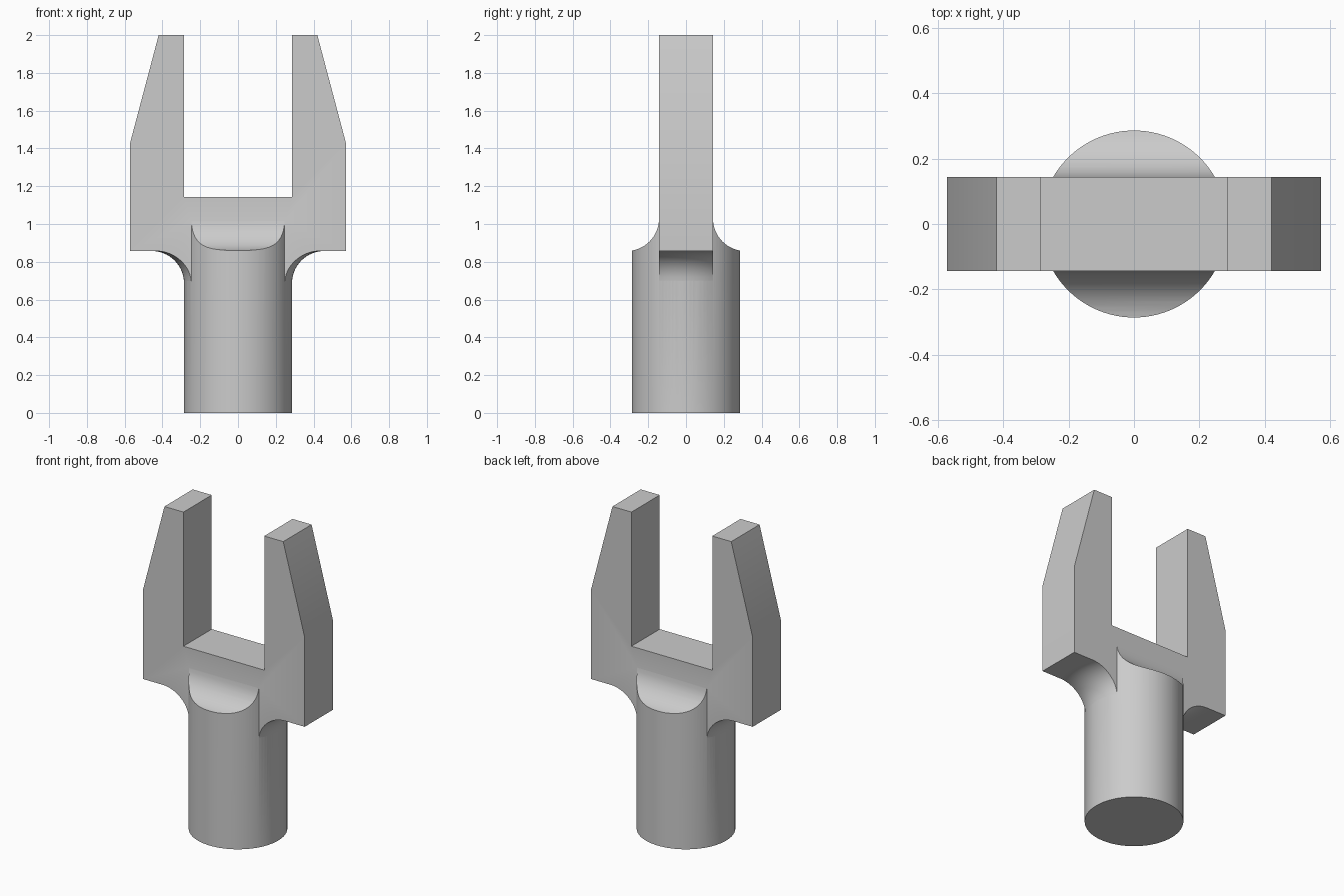
import bpy, bmesh, math
from mathutils import Matrix, Vector

cube = bpy.data.objects.get("Cube")
if cube:
    bpy.data.objects.remove(cube, do_unlink=True)

U = 1 / 7              # half thickness of the fork plate
R = 2 * U              # shank radius
FILLET = 1.2 * U       # blend radius
SHOULDER = 6 * U       # underside of the arms
SEGMENTS = 96

steel = bpy.data.materials.new("plain grey")
steel.use_nodes = True
grey = (0.6, 0.6, 0.6, 1)
steel.diffuse_color = grey
steel.node_tree.nodes["Principled BSDF"].inputs["Base Color"].default_value = grey


def finish(name, bm):
    bmesh.ops.recalc_face_normals(bm, faces=bm.faces)
    mesh = bpy.data.meshes.new(name)
    bm.to_mesh(mesh)
    bm.free()
    mesh.materials.append(steel)
    obj = bpy.data.objects.new(name, mesh)
    bpy.context.collection.objects.link(obj)
    return obj


def prism(name, outline, half, axis):
    """Extrude an outline (across, z) symmetrically along x or y."""
    bm = bmesh.new()
    place = (lambda a, z: (-half, a, z)) if axis == "x" else (lambda a, z: (a, -half, z))
    face = bm.faces.new([bm.verts.new(place(a, z)) for a, z in outline])
    new = bmesh.ops.extrude_face_region(bm, geom=[face])["geom"]
    shift = Vector((2 * half, 0, 0)) if axis == "x" else Vector((0, 2 * half, 0))
    bmesh.ops.translate(bm, verts=[v for v in new if isinstance(v, bmesh.types.BMVert)], vec=shift)
    return finish(name, bm)


def lathe(name, profile):
    """Closed solid of revolution from (radius, z) points."""
    bm = bmesh.new()
    rings = []
    for r, z in profile:
        rings.append([bm.verts.new(Matrix.Rotation(math.tau * i / SEGMENTS, 3, "Z") @ Vector((r, 0, z)))
                      for i in range(SEGMENTS)])
    for low, high in zip(rings, rings[1:]):
        for i in range(SEGMENTS):
            j = (i + 1) % SEGMENTS
            bm.faces.new((low[i], low[j], high[j], high[i]))
    bm.faces.new(rings[0][::-1])
    bm.faces.new(rings[-1])
    return finish(name, bm)


def boolean(target, other, operation):
    mod = target.modifiers.new(operation, "BOOLEAN")
    mod.operation, mod.solver, mod.object = operation, "EXACT", other
    bpy.context.view_layer.objects.active = target
    bpy.ops.object.modifier_apply(modifier=mod.name)
    bpy.data.objects.remove(other, do_unlink=True)


def mirrored(half):
    return half + [(-a, z) for a, z in reversed(half)]


def arc(steps=16):
    """Quarter circle from vertical tangent to horizontal tangent."""
    return [(FILLET * (1 - math.cos(t)), FILLET * math.sin(t))
            for t in (math.pi / 2 * i / steps for i in range(1, steps + 1))]


# fork plate with two tapered arms and a square slot
fork = prism("fork", mirrored([(4 * U, 0.6), (4 * U, 10 * U), (0.42, 2), (R, 2), (R, 8 * U)]), U, "y")

# round flare below the arms
flare = [(R - 0.015, 0.5), (R - 0.002, SHOULDER - FILLET)]
flare += [(R + a, SHOULDER - FILLET + z) for a, z in arc()]
flare += [(1, SHOULDER), (1, 2.2)]
boolean(fork, lathe("flare_envelope", flare), "INTERSECT")

# round shank, hollowed on the front and back where it blends into the plate
shank = lathe("shank", [(R, 0), (R, 1.2)])
blend = [(0.5, -0.1), (0.5, SHOULDER)]
blend += [(U + a, SHOULDER + FILLET - z) for a, z in reversed(arc())]
blend += [(U - 0.002, SHOULDER + FILLET), (U - 0.02, SHOULDER + FILLET + 0.02)]
boolean(shank, prism("blend_envelope", mirrored(blend), 1, "x"), "INTERSECT")

boolean(fork, shank, "UNION")
fork.name = "clevis_fork"
bpy.ops.object.select_all(action="DESELECT")
fork.select_set(True)
bpy.context.view_layer.objects.active = fork
bpy.ops.object.shade_smooth_by_angle(angle=math.radians(25))
